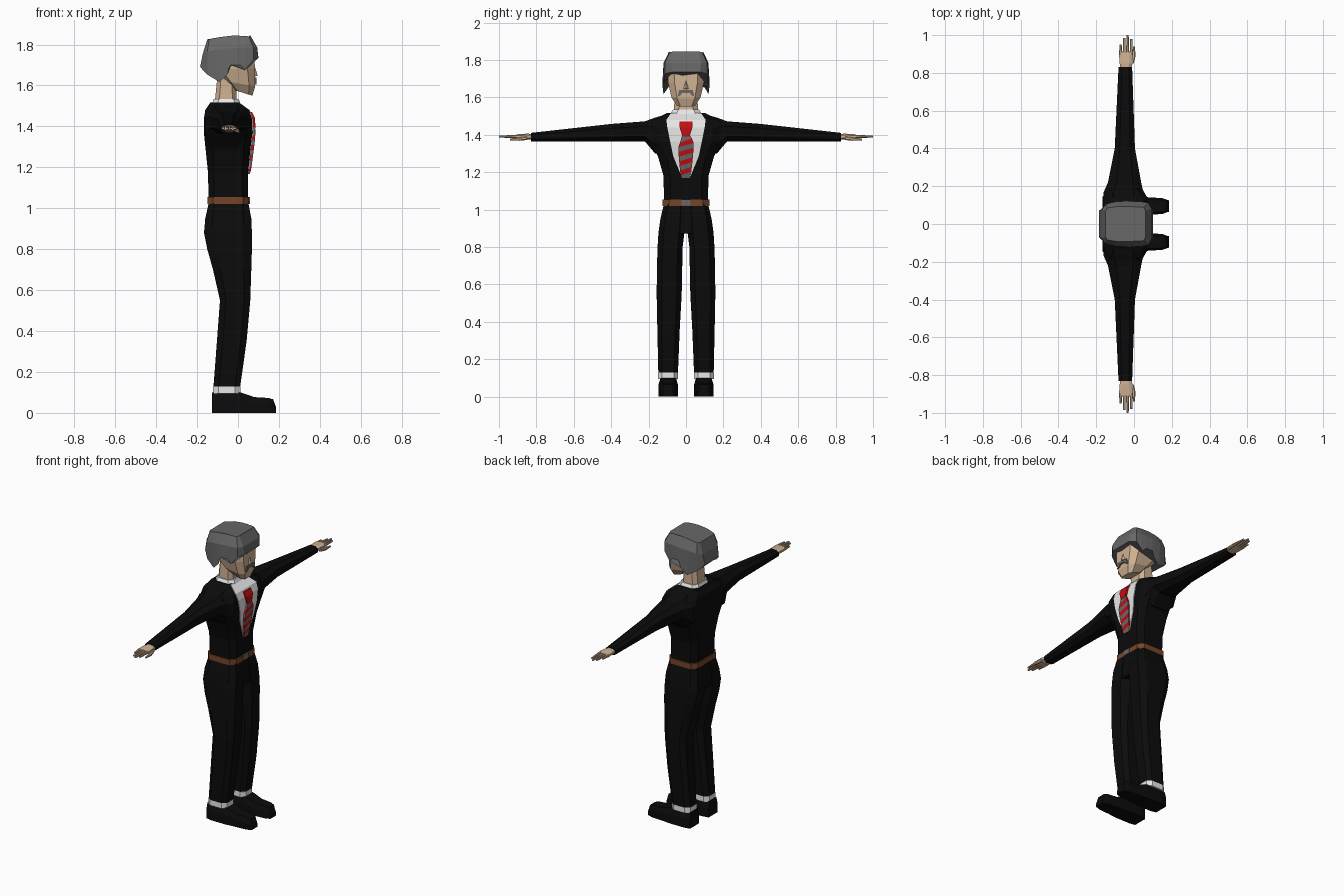
import bpy, bmesh

if "Cube" in bpy.data.objects:
    bpy.data.objects.remove(bpy.data.objects["Cube"])


def mat(name, r, g, b):
    m = bpy.data.materials.new(name)
    m.diffuse_color = (r, g, b, 1)
    m.use_nodes = True
    m.node_tree.nodes["Principled BSDF"].inputs["Base Color"].default_value = m.diffuse_color
    return m


SUIT = mat("black_cloth", .0035, .0035, .0035)
SKIN = mat("skin", .62, .44, .29)
HAIR = mat("grey_hair", .135, .135, .135)
WHITE = mat("white_cloth", .8, .8, .8)
RED = mat("red_tie", .55, .004, .006)
GREY = mat("grey_stripe", .14, .14, .14)
BROWN = mat("brown_leather", .18, .06, .022)


def build(name, verts, faces, mats, rule=None, recalc=True):
    bm = bmesh.new()
    vs = [bm.verts.new(v) for v in verts]
    for i, f in enumerate(faces):
        face = bm.faces.new([vs[k] for k in f])
        face.material_index = rule(i) if rule else 0
    if recalc:
        bmesh.ops.recalc_face_normals(bm, faces=bm.faces[:])
    me = bpy.data.meshes.new(name)
    bm.to_mesh(me)
    bm.free()
    for m in mats:
        me.materials.append(m)
    ob = bpy.data.objects.new(name, me)
    bpy.context.collection.objects.link(ob)
    return ob


def loft(name, rings, m):
    """Closed skin through rings with equal point counts."""
    n = len(rings[0])
    verts = [p for r in rings for p in r]
    faces = [(j*n+i, j*n+(i+1) % n, (j+1)*n+(i+1) % n, (j+1)*n+i)
             for j in range(len(rings)-1) for i in range(n)]
    faces += [tuple(range(n)), tuple(range(len(verts)-n, len(verts)))]
    return build(name, verts, faces, [m])


def oct2(a0, a1, b0, b1, c):
    """Rectangle with corners cut by the fraction c."""
    ca, cb = (a1-a0)*c, (b1-b0)*c
    return [(a0+ca, b0), (a1-ca, b0), (a1, b0+cb), (a1, b1-cb),
            (a1-ca, b1), (a0+ca, b1), (a0, b1-cb), (a0, b0+cb)]


def flat(z, x0, x1, y0, y1, c=.2, z1=None):
    """Horizontal ring; z1 tilts the front edge."""
    z1 = z if z1 is None else z1
    return [(x, y, z+(z1-z)*(x-x0)/(x1-x0)) for x, y in oct2(x0, x1, y0, y1, c)]


def upright(y, x0, x1, z0, z1, c=.25):
    return [(x, y, z) for x, z in oct2(x0, x1, z0, z1, c)]


def interp(table, z):
    for (za, a), (zb, b) in zip(table, table[1:]):
        if za <= z <= zb:
            return a+(b-a)*(z-za)/(zb-za)
    return table[0][1] if z < table[0][0] else table[-1][1]


# Jacket body: z, back, front, half width, corner cut
TORSO = [(1.0, -.142, .048, .117, .14), (1.18, -.147, .05, .12, .15),
         (1.285, -.158, .06, .15, .15), (1.365, -.166, .07, .195, .15),
         (1.44, -.166, .068, .205, .15), (1.48, -.16, .053, .175, .15),
         (1.517, -.135, .002, .1, .1)]
FRONT = [(t[0], t[2]) for t in TORSO]
loft("jacket_body", [flat(z, a, b, -h, h, c) for z, a, b, h, c in TORSO], SUIT)

# Hips, belt and buckle
loft("hips", [flat(z, a, b, -h, h, .15) for z, a, b, h in
              [(.872, -.16, .062, .138), (.93, -.16, .062, .138), (1.03, -.142, .05, .118)]], SUIT)
loft("belt", [flat(z, -.15, .054, -.125, .125, .14) for z in (1.02, 1.055)], BROWN)
loft("buckle", [flat(z, .04, .059, -.025, .025, .05) for z in (1.021, 1.054)], GREY)


def strip(name, rows, mats, rule=None):
    """Raised front panel; rows hold back x, front x, half width, z, slant."""
    verts, faces = [], []
    for xb, xf, w, z, d in rows:
        verts += [(xb, -w, z-d), (xf, -w, z-d), (xf, w, z+d), (xb, w, z+d)]
    for j in range(len(rows)-1):
        for i in range(4):
            k = (i+1) % 4
            faces.append((j*4+i, j*4+k, j*4+4+k, j*4+4+i))
    n = len(verts)
    faces += [(0, 1, 2, 3), (n-4, n-3, n-2, n-1)]
    return build(name, verts, faces, mats, rule)


# Shirt front following the jacket
SHIRT = [(1.17, .015), (1.18, .025), (1.285, .068), (1.365, .085),
         (1.44, .1), (1.48, .105), (1.517, .08)]
strip("shirt_front", [(interp(FRONT, z)-.015, interp(FRONT, z)+.004, w, z, 0)
                      for z, w in SHIRT], [WHITE])
loft("collar", [flat(1.50, -.13, .018, -.09, .09), flat(1.535, -.118, .002, -.07, .07)], WHITE)

# Tie with slanted stripes, and its knot
TIE_X = [(1.165, .057), (1.21, .066), (1.36, .085), (1.445, .081), (1.47, .066)]
TIE_W = [(1.165, .022), (1.2, .03), (1.34, .043), (1.4, .02)]
N = 9
rows = []
for i in range(N+1):
    z = 1.168+i*(1.395-1.168)/N
    rows.append((interp(FRONT, z)-.01, interp(TIE_X, z), interp(TIE_W, z), z,
                 0 if i in (0, N) else .011))
strip("tie", rows, [RED, GREY], lambda i: (i//4+1) % 2 if i < 4*N else 0)
strip("tie_knot", [(interp(FRONT, z)-.01, interp(TIE_X, z)+.002, w, z, 0)
                   for z, w in [(1.39, .019), (1.44, .034), (1.47, .036)]], [RED])

# Neck, head, nose and moustache
loft("neck", [flat(1.5, -.115, -.005, -.065, .065), flat(1.65, -.1, -.012, -.06, .06)], SKIN)
loft("head", [flat(1.578, -.02, .07, -.048, .048, .2, 1.55),
              flat(1.622, -.065, .084, -.078, .078, .2, 1.595),
              flat(1.68, -.12, .083, -.096, .096, .18),
              flat(1.78, -.12, .078, -.096, .096, .18)], SKIN)
build("nose", [(.08, 0, 1.7), (.08, -.018, 1.643), (.08, .018, 1.643), (.096, 0, 1.648)],
      [(0, 1, 3), (0, 3, 2), (1, 2, 3), (0, 2, 1)], [SKIN])
loft("moustache", [[(x, y, z) for y, z in
                    [(-.045, 1.605), (-.027, 1.612), (-.022, 1.624), (.022, 1.624),
                     (.027, 1.612), (.045, 1.605), (.036, 1.64), (-.036, 1.64)]]
                   for x in (.08, .091)], HAIR)

# Hair cap: lower edge, brow level and crown, given for one side
LOW = [(.1, .075, 1.735), (.075, .113, 1.727), (.035, .119, 1.675), (.01, .122, 1.70),
       (-.035, .125, 1.70), (-.05, .125, 1.655), (-.09, .12, 1.617),
       (-.15, .1, 1.653), (-.185, .07, 1.69)]
MID = [(.094, .08, 1.785), (.075, .112, 1.785), (.04, .118, 1.785), (.01, .12, 1.785),
       (-.035, .12, 1.78), (-.06, .12, 1.78), (-.1, .118, 1.775),
       (-.15, .105, 1.765), (-.172, .075, 1.755)]
TOP = [(.06, .07, 1.845), (.052, .088, 1.84), (.03, .09, 1.842), (.005, .091, 1.843),
       (-.03, .092, 1.843), (-.05, .092, 1.841), (-.09, .092, 1.836),
       (-.14, .085, 1.825), (-.15, .07, 1.825)]
loft("hair", [r+[(x, -y, z) for x, y, z in reversed(r)] for r in (LOW, MID, TOP)], HAIR)

for s, side in ((1, "left"), (-1, "right")):
    # Sleeve
    loft(side+"_sleeve", [upright(s*y, a, b, c, d) for y, a, b, c, d in
                          [(.1, -.155, .05, 1.3, 1.51), (.165, -.162, .05, 1.3, 1.492),
                           (.22, -.138, .038, 1.365, 1.472), (.4, -.102, .005, 1.365, 1.458),
                           (.83, -.082, -.01, 1.365, 1.41)]], SUIT)
    # Palm, fingers and thumb
    loft(side+"_palm", [upright(s*y, a, b, c, d) for y, a, b, c, d in
                        [(.8, -.068, -.02, 1.373, 1.404), (.85, -.076, -.008, 1.375, 1.406),
                         (.91, -.08, -.005, 1.38, 1.402)]], SKIN)
    for k, (x, tip) in enumerate([(-.071, .95), (-.052, .985), (-.034, 1.0), (-.015, .98)]):
        loft(f"{side}_finger_{k+1}", [upright(s*.895, x-.008, x+.008, 1.382, 1.401),
                                      upright(s*tip, x-.006, x+.006, 1.385, 1.395)], SKIN)
    loft(side+"_thumb", [upright(s*.85, -.02, -.002, 1.372, 1.392),
                         upright(s*.89, -.01, .008, 1.368, 1.386),
                         upright(s*.94, -.005, .005, 1.37, 1.38)], SKIN)
    # Trouser leg

    def leg_ring(z, a, b, inner, outer):
        return flat(z, a, b, min(s*inner, s*outer), max(s*inner, s*outer), .2)

    loft(side+"_leg", [leg_ring(*r) for r in
                       [(.125, -.12, .01, .043, .148), (.35, -.103, .042, .034, .153),
                        (.55, -.088, .06, .023, .157), (.7, -.122, .065, .02, .155),
                        (.8, -.15, .068, .018, .152), (.88, -.166, .068, .008, .147),
                        (.95, -.16, .065, .005, .137), (1.03, -.142, .05, .005, .118)]], SUIT)
    loft(side+"_sock", [leg_ring(z, -.122, .012, .042, .149) for z in (.095, .13)], WHITE)
    # Shoe: cross-sections from heel to toe
    loft(side+"_shoe", [[(x, s*(.095+u*w), z) for u, z in
                         ((-1, 0), (1, 0), (1, h*.6), (.75, h), (-.75, h), (-1, h*.6))]
                        for x, w, h in [(-.127, .045, .1), (-.09, .053, .103), (.012, .053, .1),
                                        (.08, .046, .077), (.15, .042, .073), (.172, .034, .066),
                                        (.185, .03, .03)]], SUIT)
